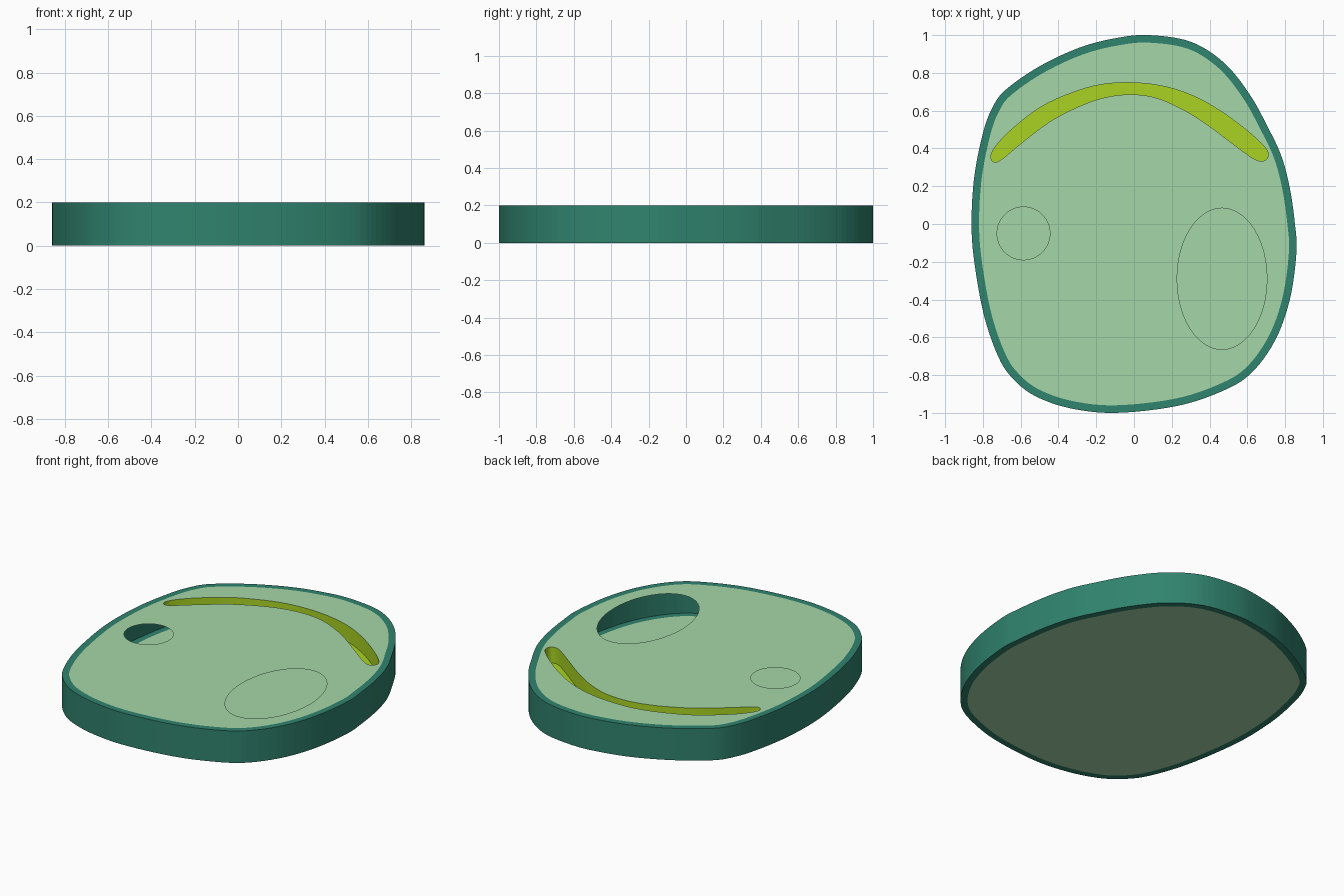
import bpy, bmesh, math
from mathutils import Vector

if "Cube" in bpy.data.objects:
    bpy.data.objects.remove(bpy.data.objects["Cube"])

H, BORDER, DEPTH = 0.2, 0.04, 0.1


def material(name, rgb):
    m = bpy.data.materials.new(name)
    lin = [((c / 255 + 0.055) / 1.055) ** 2.4 for c in rgb]
    m.diffuse_color = (*lin, 1)
    m.use_nodes = True
    m.node_tree.nodes["Principled BSDF"].inputs["Base Color"].default_value = m.diffuse_color
    return m


DARK = material("dark green", (48, 131, 110))
LIGHT = material("pale green", (165, 214, 167))
LIME = material("lime", (170, 212, 34))


def smooth_loop(pts, n=6):
    """Closed Catmull-Rom curve, returned counter-clockwise."""
    p = [Vector(q) for q in pts]
    out = []
    for i in range(len(p)):
        a, b, c, d = (p[(i + k - 1) % len(p)] for k in range(4))
        for j in range(n):
            t = j / n
            out.append(0.5 * (2 * b + (c - a) * t + (2 * a - 5 * b + 4 * c - d) * t ** 2
                              + (3 * b - a - 3 * c + d) * t ** 3))
    area = sum(u.x * v.y - u.y * v.x for u, v in zip(out, out[1:] + out[:1]))
    return out if area > 0 else out[::-1]


def inset(loop, dist):
    res = []
    for i, q in enumerate(loop):
        t = (loop[(i + 1) % len(loop)] - loop[i - 1]).normalized()
        res.append(q + Vector((-t.y, t.x)) * dist)
    return res


def ellipse(cx, cy, rx, ry, n=48):
    return [Vector((cx + rx * math.cos(2 * math.pi * i / n),
                    cy + ry * math.sin(2 * math.pi * i / n))) for i in range(n)]


def finish(bm, name, mat):
    me = bpy.data.meshes.new(name)
    bm.to_mesh(me)
    bm.free()
    me.materials.append(mat)
    ob = bpy.data.objects.new(name, me)
    bpy.context.collection.objects.link(ob)
    return ob


def add_ring(bm, loop, z):
    return [bm.verts.new((q.x, q.y, z)) for q in loop]


def bridge(bm, a, b):
    n = len(a)
    for i in range(n):
        j = (i + 1) % n
        bm.faces.new((a[i], a[j], b[j], b[i]))


def plate(name, loops, z, mat, up=True):
    """Flat sheet: first loop is the border, the others are holes."""
    bm = bmesh.new()
    edges = []
    for loop in loops:
        vs = add_ring(bm, loop, z)
        edges += [bm.edges.new((vs[i - 1], vs[i])) for i in range(len(vs))]
    bmesh.ops.triangle_fill(bm, use_beauty=True, edges=edges, normal=(0, 0, 1))
    for f in bm.faces:
        f.normal_update()
        if (f.normal.z > 0) != up:
            f.normal_flip()
    return finish(bm, name, mat)


# Outline of the slab
outer = smooth_loop([
    (0.08, 1.0), (0.30, 0.965), (0.475, 0.855), (0.61, 0.69), (0.71, 0.51), (0.78, 0.36),
    (0.825, 0.19), (0.852, 0.0), (0.86, -0.15), (0.825, -0.40), (0.745, -0.62),
    (0.615, -0.795), (0.455, -0.89), (0.22, -0.965), (-0.1, -1.0), (-0.34, -0.975),
    (-0.525, -0.91), (-0.64, -0.82), (-0.715, -0.71), (-0.79, -0.5), (-0.84, -0.24),
    (-0.86, -0.02), (-0.847, 0.24), (-0.80, 0.48), (-0.75, 0.615), (-0.68, 0.71),
    (-0.50, 0.835), (-0.285, 0.935), (-0.09, 0.985)])
inner = inset(outer, BORDER)

# Curved groove and the two openings
groove = smooth_loop([
    (-0.757, 0.35), (-0.74, 0.40), (-0.656, 0.493), (-0.50, 0.615), (-0.34, 0.69),
    (-0.18, 0.737), (-0.02, 0.748), (0.14, 0.732), (0.30, 0.684), (0.455, 0.60),
    (0.60, 0.493), (0.69, 0.41), (0.71, 0.366), (0.69, 0.335), (0.635, 0.345),
    (0.51, 0.435), (0.375, 0.535), (0.243, 0.615), (0.11, 0.67), (-0.02, 0.686),
    (-0.153, 0.67), (-0.286, 0.625), (-0.444, 0.543), (-0.60, 0.425), (-0.69, 0.35),
    (-0.735, 0.327)], 4)
small_hole = ellipse(-0.585, -0.05, 0.14, 0.14)
large_hole = ellipse(0.466, -0.29, 0.238, 0.374)

# Rim: outer wall with a flat border above and below (hollow inside)
bm = bmesh.new()
rings = [add_ring(bm, loop, z) for loop, z in
         ((inner, 0), (outer, 0), (outer, H), (inner, H))]
for a, b in zip(rings, rings[1:]):
    bridge(bm, a, b)
finish(bm, "rim", DARK)

# Thin sheets closing the hollow body
plate("bottom_plate", [inner], 0, LIGHT, up=False)
plate("top_plate", [inner, groove, small_hole, large_hole], H, LIGHT)

# Sunken groove: walls and floor
bm = bmesh.new()
bridge(bm, add_ring(bm, groove, H), add_ring(bm, groove, H - DEPTH))
finish(bm, "groove_wall", LIME)
plate("groove_floor", [groove], H - DEPTH, LIME)
